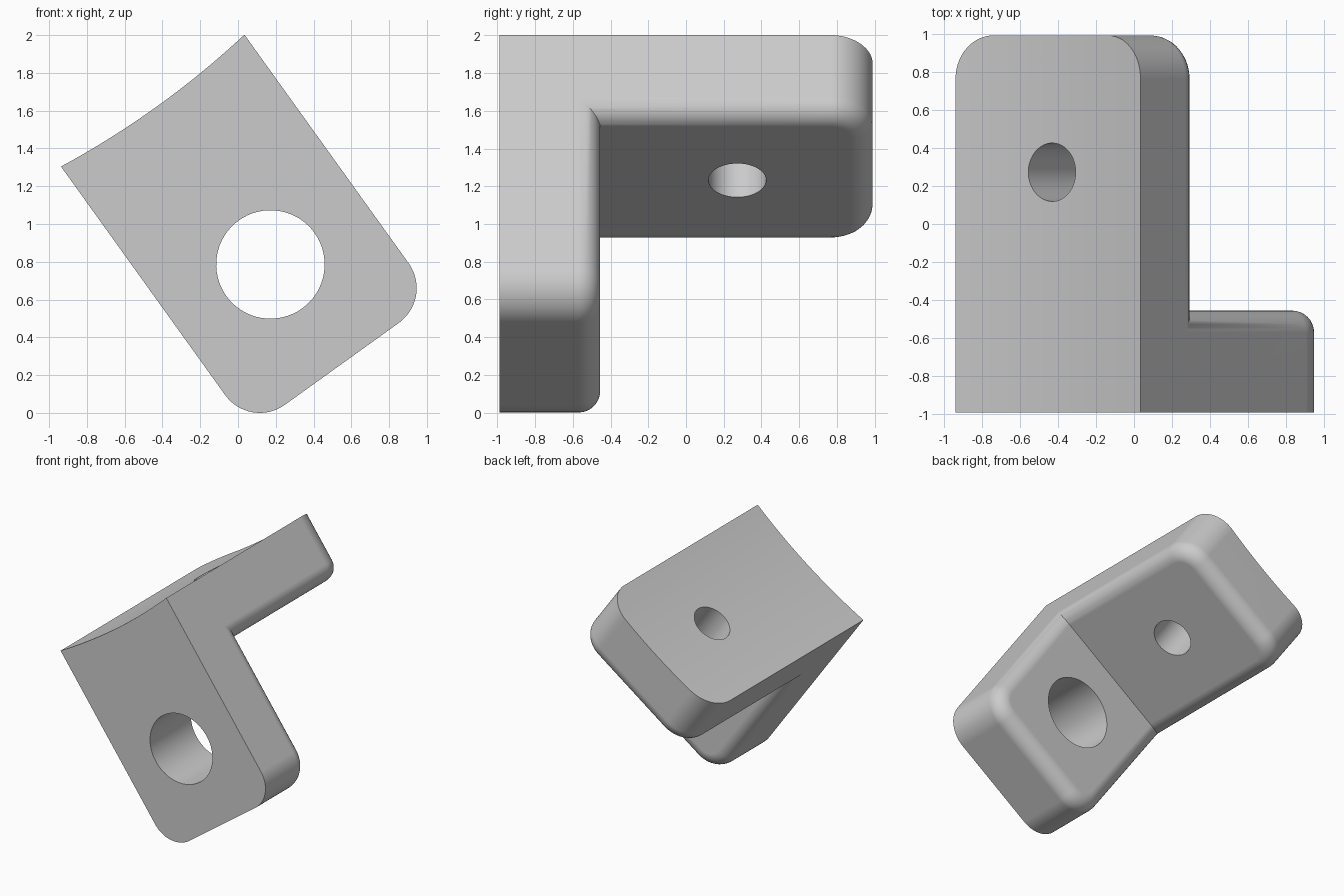
import bpy, bmesh
from math import sin, cos, pi, radians
from mathutils import Matrix

cube = bpy.data.objects.get("Cube")
if cube:
    bpy.data.objects.remove(cube, do_unlink=True)

# Main sizes, in the untilted frame of the bracket
WIDTH, HALF_DEPTH = 1.196, 0.99
MID = WIDTH / 2
PLATE_BACK, PLATE_BOTTOM = -0.455, -0.11
FLANGE_BOTTOM, TOP, SAG = 1.087, 1.606, 0.038
CORNER, FILLET = 0.226, 0.115
TILT = radians(-35.7)

grey = bpy.data.materials.new("plain grey")
grey.use_nodes = True
colour = (0.6, 0.6, 0.6, 1)
grey.diffuse_color = colour
grey.node_tree.nodes["Principled BSDF"].inputs["Base Color"].default_value = colour


def arc(cx, cy, r, start, end, steps):
    angles = [start + (end - start) * i / steps for i in range(steps + 1)]
    return [(cx + r * cos(a), cy + r * sin(a)) for a in angles]


def circle(cx, cy, r):
    return arc(cx, cy, r, 0, 2 * pi, 64)[:-1]


def prism(name, outline, along, start, end, fillet=0):
    """Extrude an outline along y or z, rounding the rim at the end cap."""
    def place(p, d):
        return (p[0], d, p[1]) if along == "y" else (p[0], p[1], d)
    bm = bmesh.new()
    near = [bm.verts.new(place(p, start)) for p in outline]
    far = [bm.verts.new(place(p, end)) for p in outline]
    bm.faces.new(near)
    cap = bm.faces.new(far)
    for i in range(len(outline)):
        j = (i + 1) % len(outline)
        bm.faces.new((near[i], near[j], far[j], far[i]))
    bmesh.ops.recalc_face_normals(bm, faces=bm.faces[:])
    if fillet:
        bmesh.ops.bevel(bm, geom=list(cap.edges), offset=fillet, segments=8,
                        profile=0.5, affect="EDGES", clamp_overlap=False)
    bmesh.ops.recalc_face_normals(bm, faces=bm.faces[:])
    mesh = bpy.data.meshes.new(name)
    bm.to_mesh(mesh)
    bm.free()
    mesh.materials.append(grey)
    obj = bpy.data.objects.new(name, mesh)
    bpy.context.collection.objects.link(obj)
    return obj


def combine(obj, other, operation):
    mod = obj.modifiers.new(operation, "BOOLEAN")
    mod.operation, mod.solver, mod.object = operation, "EXACT", other
    bpy.context.view_layer.objects.active = obj
    bpy.ops.object.modifier_apply(modifier=mod.name)
    bpy.data.objects.remove(other, do_unlink=True)


# Front plate: two rounded lower corners, filleted back rim
low = PLATE_BOTTOM + CORNER
plate_outline = ([(WIDTH, 1.4), (0, 1.4)]
                 + arc(CORNER, low, CORNER, pi, 1.5 * pi, 14)
                 + arc(WIDTH - CORNER, low, CORNER, 1.5 * pi, 2 * pi, 14))
plate = prism("front_plate", plate_outline, "y", -HALF_DEPTH, PLATE_BACK, FILLET)

# Top flange: two rounded back corners, filleted underside rim
back = HALF_DEPTH - CORNER
flange_outline = ([(0, -HALF_DEPTH), (WIDTH, -HALF_DEPTH)]
                  + arc(WIDTH - CORNER, back, CORNER, 0, pi / 2, 14)
                  + arc(CORNER, back, CORNER, pi / 2, pi, 14))
bracket = prism("angle_bracket", flange_outline, "z", 1.8, FLANGE_BOTTOM, FILLET)
combine(bracket, plate, "UNION")

# Shallow hollow along the top face
hollow = [(2, 2.2), (-0.8, 2.2)]
for i in range(-12, 13):
    t = i / 10
    hollow.append((MID + t * MID, TOP - SAG * (1 - t * t)))
combine(bracket, prism("hollow_cutter", hollow, "y", -1.3, 1.3), "DIFFERENCE")

# Large hole in the plate, small hole in the flange
combine(bracket, prism("plate_hole_cutter", circle(MID, 0.538, 0.287), "y", -1.3, 0), "DIFFERENCE")
combine(bracket, prism("flange_hole_cutter", circle(MID, 0.272, 0.153), "z", 0.9, 1.9), "DIFFERENCE")

# Tilt the finished bracket and shade it
bracket.data.transform(Matrix.Rotation(TILT, 4, "Y"))
bpy.ops.object.select_all(action="DESELECT")
bracket.select_set(True)
bpy.context.view_layer.objects.active = bracket
bpy.ops.object.shade_smooth_by_angle(angle=radians(30))
weighted = bracket.modifiers.new("weighted_normals", "WEIGHTED_NORMAL")
weighted.keep_sharp = True
